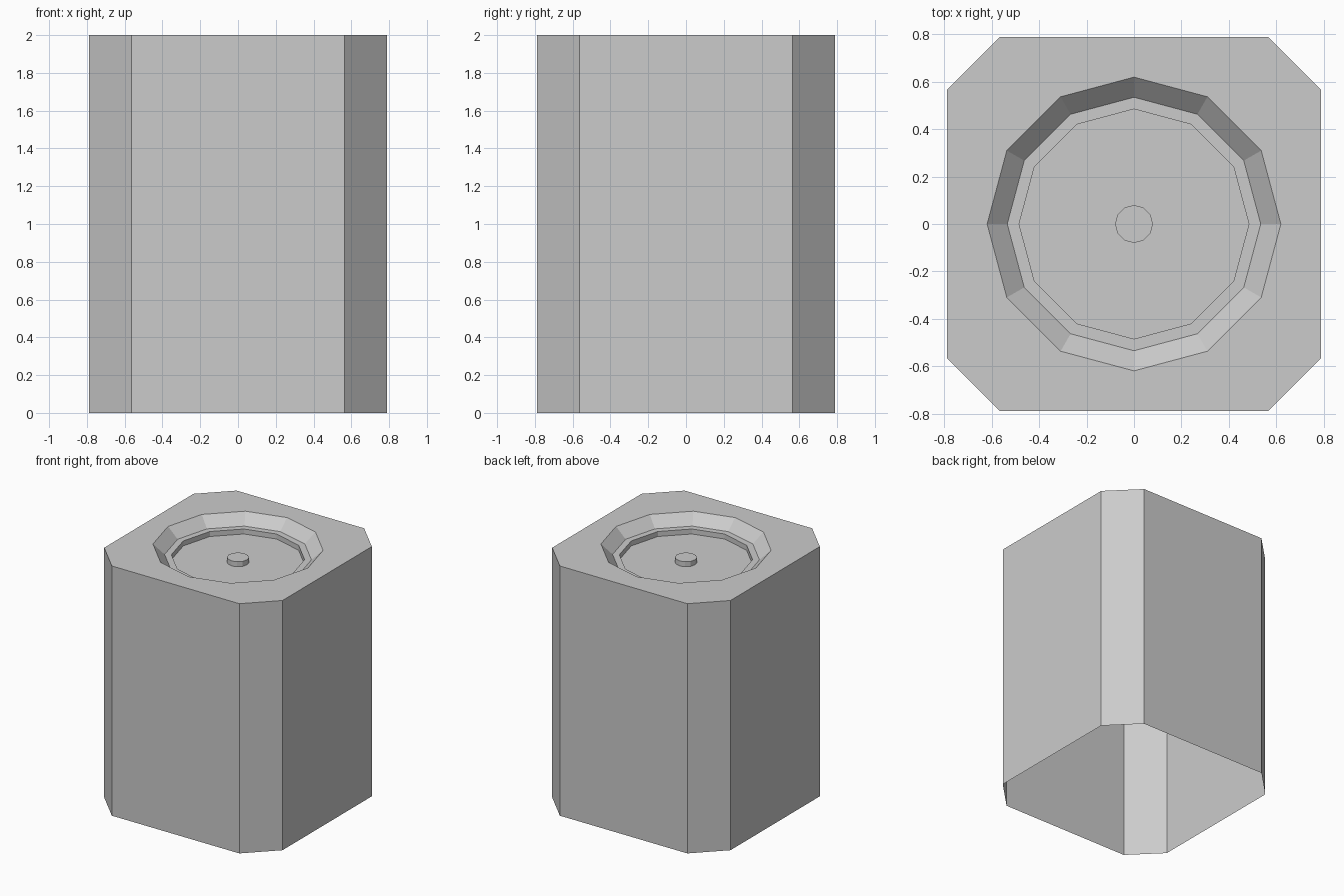
import bpy, bmesh
from math import sin, cos, tau

if "Cube" in bpy.data.objects:
    bpy.data.objects.remove(bpy.data.objects["Cube"])

A, B = 0.79, 0.565   # half width and half length of the straight side
SIDES = 12


def ring(bm, r, z):
    return [bm.verts.new((r * cos(tau * i / SIDES), r * sin(tau * i / SIDES), z))
            for i in range(SIDES)]


def strip(bm, low, high):
    n = len(low)
    for i in range(n):
        j = (i + 1) % n
        bm.faces.new((low[i], low[j], high[j], high[i]))


def loop_edges(bm, loop):
    return [bm.edges.get((v, loop[(i + 1) % len(loop)])) for i, v in enumerate(loop)]


def finish(bm, name):
    mesh = bpy.data.meshes.new(name)
    bm.to_mesh(mesh)
    bm.free()
    obj = bpy.data.objects.new(name, mesh)
    bpy.context.collection.objects.link(obj)
    return obj


# Body: chamfered square shell, open underneath
bm = bmesh.new()
outline = [(A, -B), (A, B), (B, A), (-B, A), (-A, B), (-A, -B), (-B, -A), (B, -A)]
bottom = [bm.verts.new((x, y, 0)) for x, y in outline]
top = [bm.verts.new((x, y, 2)) for x, y in outline]
strip(bm, bottom, top)

# Stepped dish: bevelled rim, narrow ledge, short drop, floor
profile = [(0.62, 2.0), (0.535, 1.92), (0.485, 1.92), (0.485, 1.88)]
rings = [ring(bm, r, z) for r, z in profile]
for outer, inner in zip(rings, rings[1:]):
    strip(bm, outer, inner)
bm.faces.new(rings[-1])

# Flat top between the outline and the dish
bmesh.ops.triangle_fill(bm, use_beauty=True, normal=(0, 0, 1),
                        edges=loop_edges(bm, top) + loop_edges(bm, rings[0]))
bmesh.ops.recalc_face_normals(bm, faces=bm.faces)
# The shell is open, so make sure the dish floor faces up
bm.normal_update()
floor = max(bm.faces, key=lambda f: len(f.verts))
if floor.normal.z < 0:
    bmesh.ops.reverse_faces(bm, faces=bm.faces)
finish(bm, "body")

# Centre button
bm = bmesh.new()
low, high = ring(bm, 0.08, 1.88), ring(bm, 0.08, 1.92)
strip(bm, low, high)
bm.faces.new(high)
finish(bm, "centre_button")
